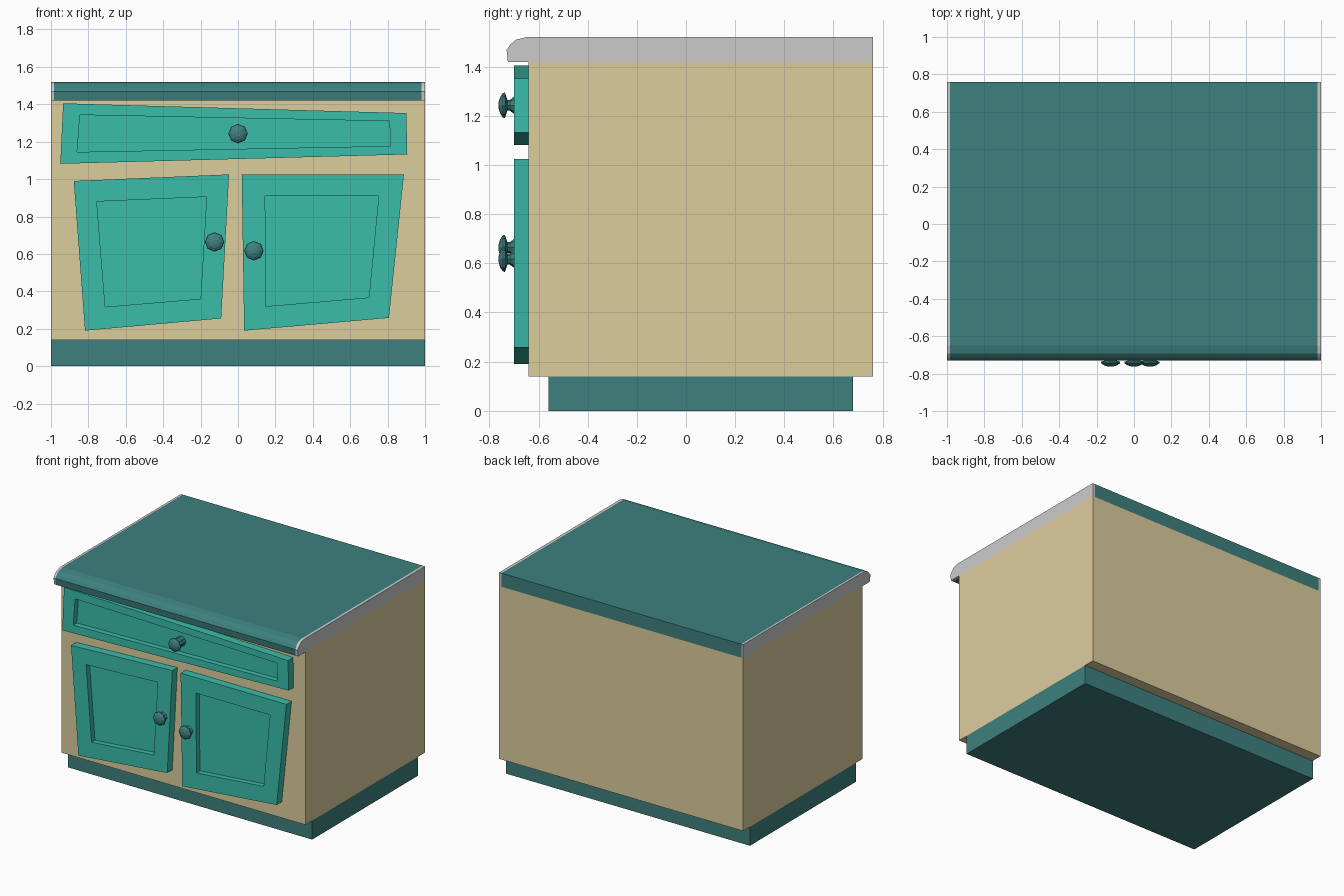
import bpy, bmesh
from math import cos, sin, pi

if "Cube" in bpy.data.objects:
    bpy.data.objects.remove(bpy.data.objects["Cube"])


def material(name, rgb):
    m = bpy.data.materials.new(name)
    m.diffuse_color = (*rgb, 1)
    m.use_nodes = True
    m.node_tree.nodes["Principled BSDF"].inputs["Base Color"].default_value = m.diffuse_color
    return m


TAN = material("tan_wood", (0.72, 0.61, 0.34))
DARK = material("dark_teal", (0.047, 0.22, 0.21))
TEAL = material("bright_teal", (0.043, 0.51, 0.40))


def finish(name, bm, mat=None):
    bmesh.ops.recalc_face_normals(bm, faces=bm.faces[:])
    me = bpy.data.meshes.new(name)
    bm.to_mesh(me)
    bm.free()
    ob = bpy.data.objects.new(name, me)
    bpy.context.collection.objects.link(ob)
    if mat:
        me.materials.append(mat)
    return ob


def bridge(bm, a, b):
    n = len(a)
    for i in range(n):
        bm.faces.new((a[i], a[(i + 1) % n], b[(i + 1) % n], b[i]))


def loft(name, rings, mat=None):
    """Skin a list of matching rings and cap both ends."""
    bm = bmesh.new()
    loops = [[bm.verts.new(p) for p in r] for r in rings]
    for a, b in zip(loops, loops[1:]):
        bridge(bm, a, b)
    bm.faces.new(loops[0])
    bm.faces.new(loops[-1])
    return finish(name, bm, mat)


def slab(name, profile, x0, x1, mat=None):
    """Extrude a (y, z) profile along x."""
    return loft(name, [[(x, y, z) for y, z in profile] for x in (x0, x1)], mat)


def rect(y0, y1, z0, z1):
    return [(y0, z0), (y1, z0), (y1, z1), (y0, z1)]


# Plinth and carcass
slab("plinth", rect(-0.56, 0.68, 0, 0.14), -1, 1, DARK)
slab("cabinet_body", rect(-0.64, 0.76, 0.14, 1.42), -1, 1, TAN)

# Worktop with rolled front edge and grey end strips
top = [(-0.64, 1.42), (-0.725, 1.42), (-0.73, 1.468), (-0.715, 1.49),
       (-0.692, 1.51), (-0.65, 1.52), (0.76, 1.52), (0.76, 1.42)]
slab("worktop", top, -0.985, 0.98, DARK)
slab("left_end_strip", top, -1, -0.985)
slab("right_end_strip", top, 0.98, 1)


# Crooked fronts: slab with a recessed centre panel
def front(name, outer, inner, depth=0.04):
    ring = lambda pts, y: [(x, y, z) for x, z in pts]
    loft(name, [ring(outer, -0.63), ring(outer, -0.70),
                ring(inner, -0.70), ring(inner, -0.70 + depth)], TEAL)


front("drawer_front",
      [(-0.935, 1.405), (0.9, 1.353), (0.905, 1.132), (-0.95, 1.082)],
      [(-0.845, 1.343), (0.81, 1.31), (0.815, 1.177), (-0.86, 1.145)])
front("left_door",
      [(-0.878, 0.99), (-0.048, 1.025), (-0.09, 0.255), (-0.818, 0.19)],
      [(-0.755, 0.88), (-0.168, 0.905), (-0.20, 0.36), (-0.71, 0.317)])
front("right_door",
      [(0.02, 1.025), (0.887, 1.025), (0.807, 0.258), (0.033, 0.19)],
      [(0.145, 0.91), (0.752, 0.91), (0.70, 0.367), (0.15, 0.32)])

# Eight-sided turned knobs
KNOB = [(0.035, -0.65), (0.035, -0.70), (0.022, -0.717), (0.022, -0.727),
        (0.052, -0.737), (0.05, -0.745), (0.034, -0.756), (0.014, -0.762)]
for name, cx, cz in (("drawer_knob", 0, 1.243), ("left_door_knob", -0.125, 0.664),
                     ("right_door_knob", 0.085, 0.617)):
    loft(name, [[(cx + r * cos(i * pi / 4), y, cz + r * sin(i * pi / 4))
                 for i in range(8)] for r, y in KNOB], DARK)
